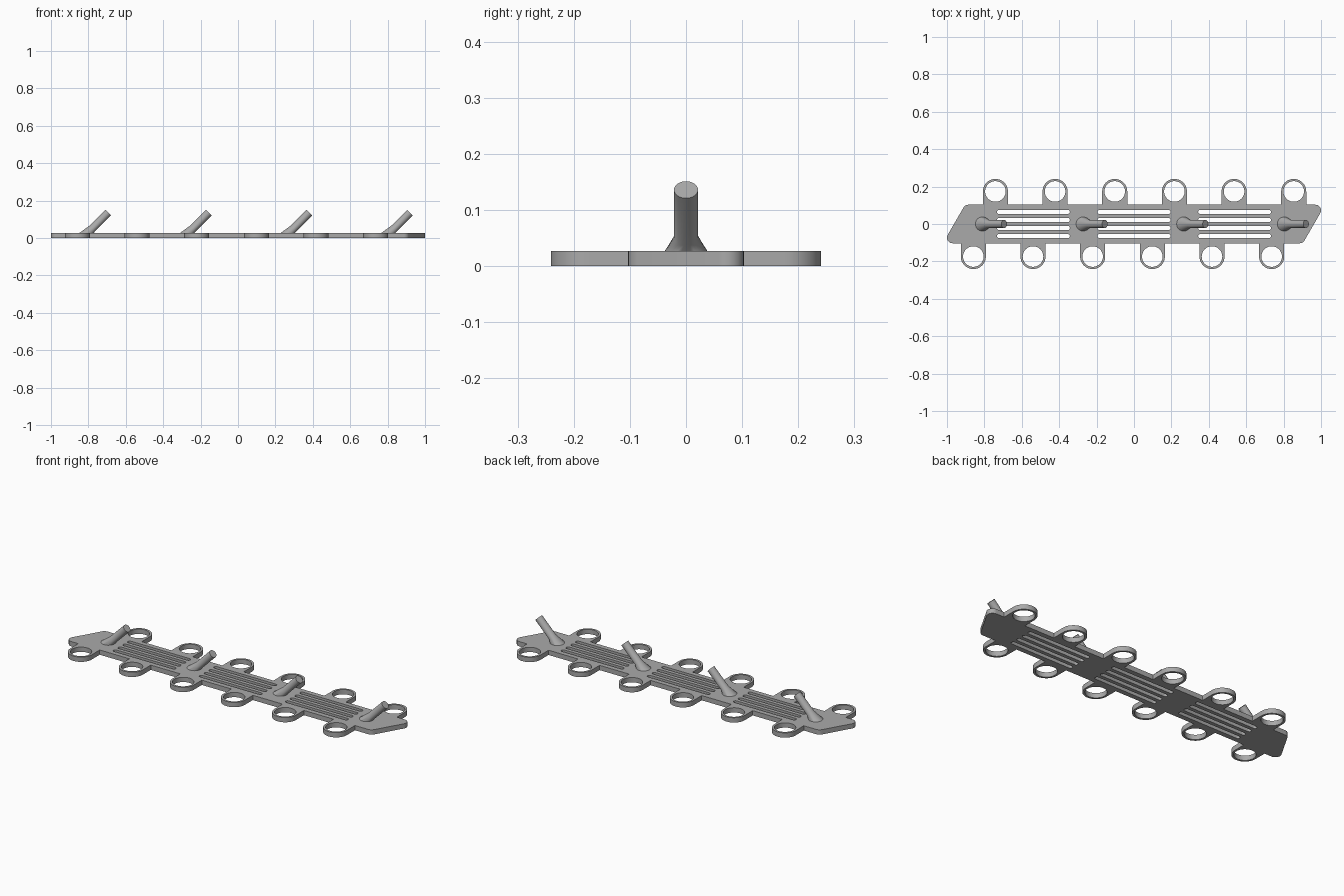
import bpy, bmesh
from math import pi, sin, cos, tan, radians
from mathutils import Vector

if "Cube" in bpy.data.objects:
    bpy.data.objects.remove(bpy.data.objects["Cube"], do_unlink=True)

THICK = 0.027        # plate thickness
HALF = 0.103         # plate half depth
RING_Y, RING_R, HOLE_R = 0.174, 0.067, 0.055
PITCH = 0.319        # spacing of the rings
PIN_PITCH = 0.538    # spacing of the pins

grey = bpy.data.materials.new("plain_grey")
grey.use_nodes = True
colour = (0.4, 0.4, 0.4, 1)
grey.diffuse_color = colour
grey.node_tree.nodes["Principled BSDF"].inputs["Base Color"].default_value = colour


def arc(cx, cy, r, start, end, steps):
    return [(cx + r * cos(start + (end - start) * i / steps),
             cy + r * sin(start + (end - start) * i / steps)) for i in range(steps + 1)]


def finish(bm, name):
    bmesh.ops.remove_doubles(bm, verts=bm.verts, dist=1e-5)
    bmesh.ops.recalc_face_normals(bm, faces=bm.faces)
    mesh = bpy.data.meshes.new(name)
    bm.to_mesh(mesh)
    bm.free()
    mesh.materials.append(grey)
    obj = bpy.data.objects.new(name, mesh)
    bpy.context.collection.objects.link(obj)
    bpy.ops.object.select_all(action='DESELECT')
    obj.select_set(True)
    bpy.context.view_layer.objects.active = obj
    bpy.ops.object.shade_smooth_by_angle(angle=radians(35))
    return obj


# Half of the outline: rounded slanted left end, then the front edge with its ring tabs
def half_outline(first_ring):
    r, tip = 0.03, -1.022
    top = tip + 2 * HALF * tan(radians(30))
    pts = arc(top + r * tan(radians(30)), HALF - r, r, pi / 2, radians(150), 6)
    pts += arc(tip + r / tan(radians(30)), -HALF + r, r, radians(150), 1.5 * pi, 10)
    for i in range(6):
        x = first_ring + i * PITCH
        pts += [(x - RING_R, -HALF)] + arc(x, -RING_Y, RING_R, pi, 2 * pi, 24)
        pts += [(x + RING_R, -HALF)]
    return pts


front_x, back_x = -0.859, -0.741
back_mirrored = -(back_x + 5 * PITCH)
loops = [half_outline(front_x) + [(-x, -y) for x, y in half_outline(back_mirrored)]]

# Round holes in the rings
for first, y in ((front_x, -RING_Y), (back_x, RING_Y)):
    for i in range(6):
        loops.append(arc(first + i * PITCH, y, HOLE_R, 0, 2 * pi, 48)[:-1])

# Three groups of four long slots
SLOT_R = 0.011
for group in (-1, 0, 1):
    for row in (-1.5, -0.5, 0.5, 1.5):
        x, y, reach = group * PIN_PITCH, row * 0.043, 0.195 - SLOT_R
        loops.append(arc(x + reach, y, SLOT_R, -pi / 2, pi / 2, 8)
                     + arc(x - reach, y, SLOT_R, pi / 2, 1.5 * pi, 8))

# Plate: filled flat curve with thickness, turned into a mesh
curve = bpy.data.curves.new("plate_profile", 'CURVE')
curve.dimensions = '2D'
curve.fill_mode = 'BOTH'
curve.extrude = THICK / 2
for pts in loops:
    spline = curve.splines.new('POLY')
    spline.points.add(len(pts) - 1)
    for p, (x, y) in zip(spline.points, pts):
        p.co = (x, y, 0, 1)
    spline.use_cyclic_u = True
helper = bpy.data.objects.new("plate_profile", curve)
bpy.context.collection.objects.link(helper)
bpy.context.view_layer.update()
filled = bpy.data.meshes.new_from_object(
    helper.evaluated_get(bpy.context.evaluated_depsgraph_get()))
bm = bmesh.new()
bm.from_mesh(filled)
bmesh.ops.translate(bm, verts=bm.verts, vec=(0, 0, THICK / 2))
bpy.data.objects.remove(helper, do_unlink=True)
bpy.data.meshes.remove(filled)
finish(bm, "plate")


# Slanted pins: a round foot lofted into a rod leaning 45 degrees
def pin(name, x):
    segs, rod_r, foot_r = 32, 0.0214, 0.038
    across = Vector((1, 0, -1)).normalized()
    side = Vector((0, 1, 0))
    rings = [(Vector((x, 0, THICK - 0.004)), Vector((1, 0, 0)), foot_r),
             (Vector((x, 0, THICK)), Vector((1, 0, 0)), foot_r),
             (Vector((x + 0.031, 0, 0.051)), across, rod_r),
             (Vector((x + 0.116, 0, 0.136)), across, rod_r)]
    bm = bmesh.new()
    loft = []
    for centre, u, r in rings:
        loft.append([bm.verts.new(centre + r * (u * cos(a) + side * sin(a)))
                     for a in (2 * pi * i / segs for i in range(segs))])
    for low, high in zip(loft, loft[1:]):
        for i in range(segs):
            j = (i + 1) % segs
            bm.faces.new((low[i], low[j], high[j], high[i]))
    bm.faces.new(loft[0][::-1])
    bm.faces.new(loft[-1])
    finish(bm, name)


for i in range(4):
    pin(f"slanted_pin_{i + 1}", -0.81 + i * PIN_PITCH)
